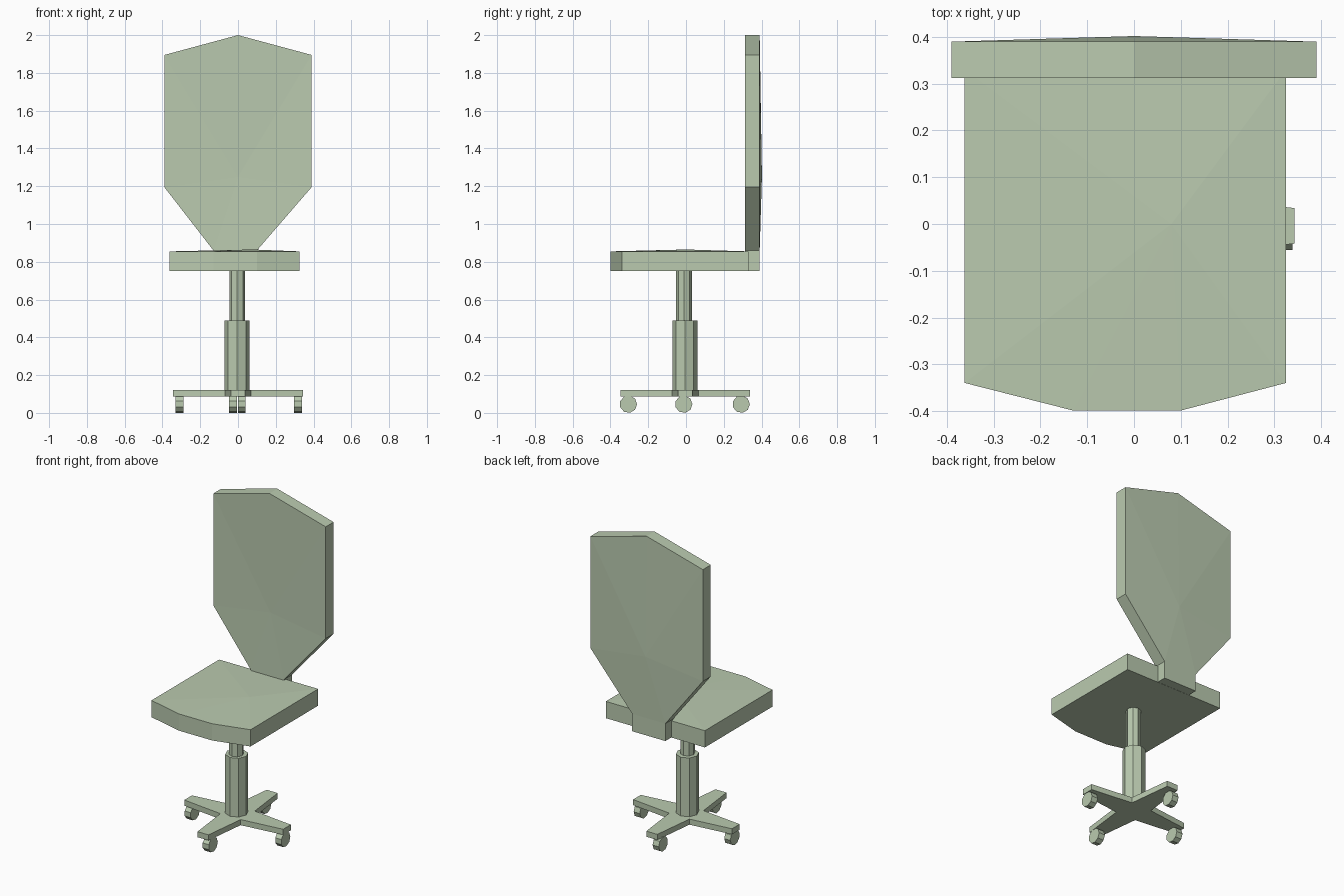
import bpy, bmesh, math
from mathutils import Vector

if "Cube" in bpy.data.objects:
    bpy.data.objects.remove(bpy.data.objects["Cube"])

mat = bpy.data.materials.new("sage green")
mat.diffuse_color = (0.49, 0.59, 0.43, 1)
mat.use_nodes = True
mat.node_tree.nodes["Principled BSDF"].inputs["Base Color"].default_value = mat.diffuse_color


def finish(name, bm):
    bmesh.ops.recalc_face_normals(bm, faces=bm.faces)
    me = bpy.data.meshes.new(name)
    bm.to_mesh(me)
    bm.free()
    me.materials.append(mat)
    ob = bpy.data.objects.new(name, me)
    bpy.context.collection.objects.link(ob)
    return ob


def slab(name, points, extrude, start_crown=None, end_crown=None):
    """Extrude an outline; a crown point turns a cap into a shallow fan."""
    bm = bmesh.new()
    start = bm.faces.new([bm.verts.new(p) for p in points])
    res = bmesh.ops.extrude_face_region(bm, geom=[start], use_keep_orig=True)
    verts = [g for g in res["geom"] if isinstance(g, bmesh.types.BMVert)]
    end = [g for g in res["geom"] if isinstance(g, bmesh.types.BMFace)][0]
    bmesh.ops.translate(bm, verts=verts, vec=extrude)
    for face, crown in ((start, start_crown), (end, end_crown)):
        if crown:
            poked = bmesh.ops.poke(bm, faces=[face])
            poked["verts"][0].co = Vector(crown)
    return finish(name, bm)


def cylinder(name, center, radius, depth, sides, rot=(0, 0, 0)):
    bpy.ops.mesh.primitive_cylinder_add(vertices=sides, radius=radius, depth=depth,
                                        location=center, rotation=rot)
    ob = bpy.context.object
    ob.name = name
    ob.data.materials.append(mat)
    return ob


# Seat cushion with angled front and slightly crowned top
seat = [(-0.362, -0.34), (-0.13, -0.399), (0.10, -0.399), (0.325, -0.34),
        (0.325, 0.33), (-0.362, 0.33)]
slab("seat", [(x, y, 0.75) for x, y in seat], (0, 0, 0.105),
     end_crown=(0.08, 0.0, 0.865))

# Backrest panel and the neck that joins it to the seat
back = [(0, 2.0), (0.39, 1.895), (0.39, 1.195), (0.10, 0.86),
        (-0.13, 0.86), (-0.39, 1.195), (-0.39, 1.895)]
slab("backrest", [(x, 0.312, z) for x, z in back], (0, 0.078, 0),
     start_crown=(0, 0.322, 1.25), end_crown=(0, 0.402, 1.25))
neck = [(-0.13, 0.751), (0.10, 0.751), (0.10, 0.86), (-0.13, 0.86)]
slab("backrest_neck", [(x, 0.312, z) for x, z in neck], (0, 0.078, 0))

# Two-stage column
cylinder("upper_column", (-0.004, -0.01, 0.62), 0.042, 0.28, 8)
cylinder("lower_column", (-0.005, -0.006, 0.295), 0.066, 0.39, 8)

# Four-armed star base
star = []
for i in range(4):
    a = i * math.pi / 2
    for u, v in ((0.343, -0.038), (0.343, 0.038), (0.07, 0.07)):
        star.append((u * math.cos(a) - v * math.sin(a),
                     u * math.sin(a) + v * math.cos(a) - 0.004, 0.087))
slab("star_base", star, (0, 0, 0.035))

# Castors, all facing the same way
for name, x, y in (("left", -0.31, -0.012), ("right", 0.318, -0.012),
                   ("front", 0.02, -0.305), ("rear", -0.026, 0.292)):
    cylinder(name + "_castor", (x, y, 0.046), 0.046, 0.042, 9, (0, math.pi / 2, 0))
